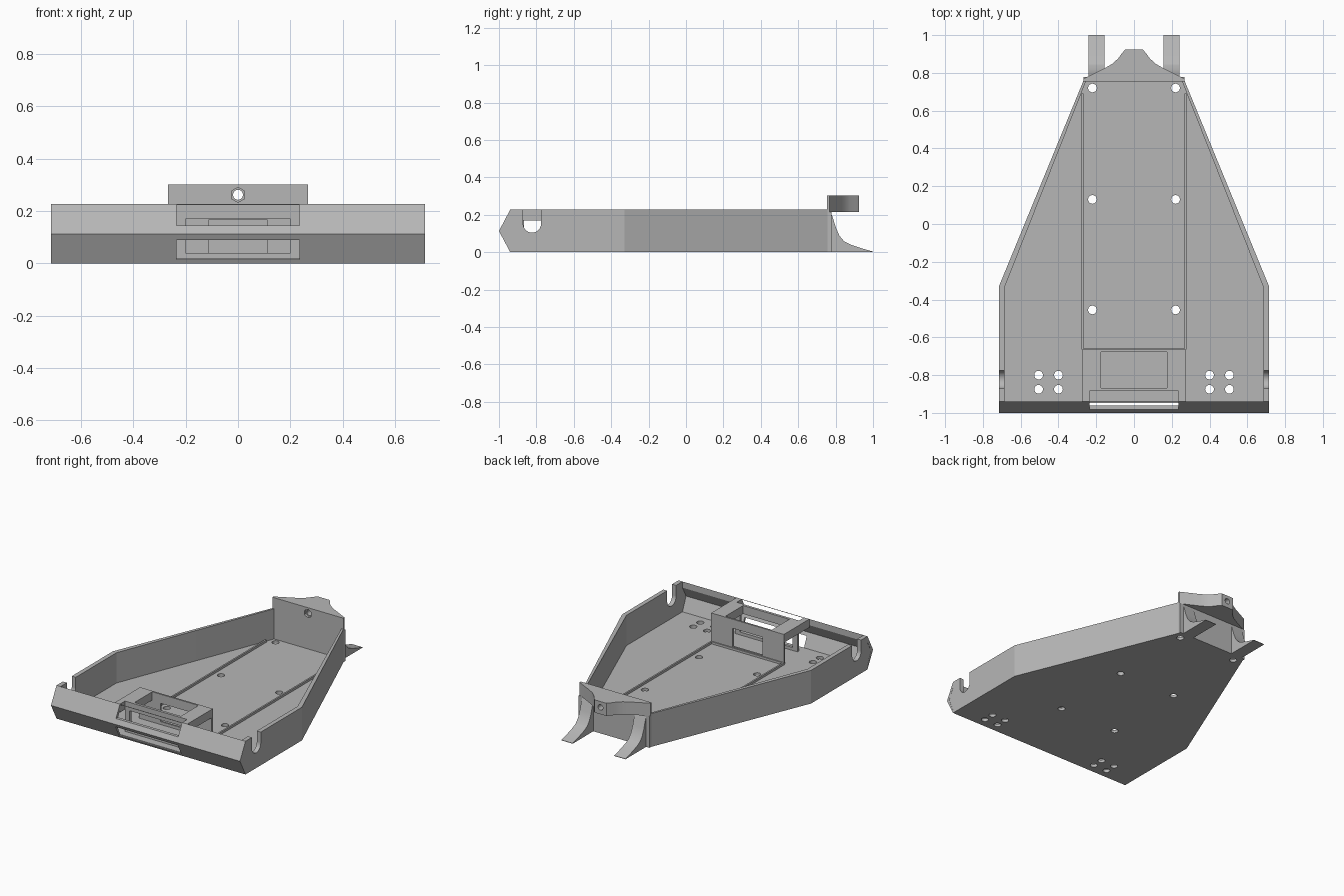
import bpy, bmesh
from mathutils import Vector

if "Cube" in bpy.data.objects:
    bpy.data.objects.remove(bpy.data.objects["Cube"])

grey = bpy.data.materials.new("plain_grey")
grey.use_nodes = True
GREY = (0.47, 0.47, 0.47, 1)
grey.diffuse_color = GREY
grey.node_tree.nodes["Principled BSDF"].inputs["Base Color"].default_value = GREY


def prism(name, pts, lo, hi, axis="z"):
    """Extrude a flat outline along z (points are x, y) or along x (points are y, z)."""
    place = (lambda p, t: (p[0], p[1], t)) if axis == "z" else (lambda p, t: (t, p[0], p[1]))
    bm = bmesh.new()
    face = bm.faces.new([bm.verts.new(place(p, lo)) for p in pts])
    ext = bmesh.ops.extrude_face_region(bm, geom=[face])
    verts = [v for v in ext["geom"] if isinstance(v, bmesh.types.BMVert)]
    shift = Vector(place((0, 0), hi - lo))
    bmesh.ops.translate(bm, verts=verts, vec=shift)
    bmesh.ops.recalc_face_normals(bm, faces=bm.faces)
    mesh = bpy.data.meshes.new(name)
    bm.to_mesh(mesh)
    bm.free()
    mesh.materials.append(grey)
    ob = bpy.data.objects.new(name, mesh)
    bpy.context.collection.objects.link(ob)
    return ob


def box(name, x0, x1, y0, y1, z0, z1):
    return prism(name, [(x0, y0), (x1, y0), (x1, y1), (x0, y1)], z0, z1)


def rod(centre, radius, length, axis, sides=24):
    bpy.ops.mesh.primitive_cylinder_add(vertices=sides, radius=radius, depth=length, location=centre)
    ob = bpy.context.object
    if axis == "x":
        ob.rotation_euler.y = 1.5708
    elif axis == "y":
        ob.rotation_euler.x = 1.5708
    ob.data.materials.append(grey)
    return ob


def cut(target, cutter):
    bpy.context.view_layer.update()
    mod = target.modifiers.new("cut", "BOOLEAN")
    mod.operation = "DIFFERENCE"
    mod.solver = "EXACT"
    mod.object = cutter
    bpy.context.view_layer.objects.active = target
    bpy.ops.object.modifier_apply(modifier=mod.name)
    bpy.data.objects.remove(cutter)


def mirrored(half):
    return half + [(-x, y) for x, y in reversed(half)]


WALL = 0.227      # wall height
FLOOR = 0.02      # floor thickness
FRONT = -0.94     # where the wedge nose begins

# Tapered tray with an open front
tray = prism("tray", mirrored([(0.715, FRONT), (0.715, -0.33), (0.265, 0.765)]), 0, WALL)
cut(tray, prism("tray_cutter", mirrored([(0.685, -1.1), (0.685, -0.335), (0.28, 0.69),
                                         (0.255, 0.755)]), FLOOR, 0.5))

# Screw holes in the floor
holes = [(0.22, y) for y in (-0.455, 0.13, 0.72)]
holes += [(x, y) for x in (0.4, 0.505) for y in (-0.875, -0.8)]
for x, y in holes:
    for side in (-1, 1):
        cut(tray, rod((side * x, y, 0), 0.023, 0.2, "z"))

# Round-bottomed notches in the side walls
for side in (-1, 1):
    cut(tray, rod((side * 0.7, -0.823, 0.152), 0.048, 0.1, "x"))
    cut(tray, box("notch_cutter", side * 0.7 - 0.05, side * 0.7 + 0.05, -0.871, -0.775, 0.152, 0.4))

# Hollow wedge nose with two slots
nose = prism("nose", [(FRONT, 0), (-1, 0.113), (FRONT, WALL), (FRONT, 0.185),
                      (-0.979, 0.113), (FRONT, FLOOR)], -0.715, 0.715, "x")
for z0, z1 in ((0.015, 0.09), (0.145, 0.223)):
    cut(nose, box("slot_cutter", -0.235, 0.235, -1.1, -0.9, z0, z1))
for side in (-1, 1):
    a, b = sorted((side * 0.685, side * 0.714))
    prism("nose_end", [(FRONT, 0.001), (-0.998, 0.113), (FRONT, 0.226)], a, b, "x")

# Front housing: top frame, front wall and rear wall, open at the sides
frame = box("housing_top", -0.275, 0.275, FRONT, -0.665, 0.17, WALL)
cut(frame, box("frame_cutter", -0.175, 0.175, -0.867, -0.677, 0, 0.5))
cut(frame, box("frame_cutter", -0.235, 0.235, -1.1, -0.885, 0, 0.5))
front_wall = box("housing_front", -0.235, 0.235, -0.885, -0.867, FLOOR, 0.17)
cut(front_wall, box("window_cutter", -0.2, 0.2, -1, -0.8, 0.04, 0.3))
rear_wall = box("housing_rear", -0.275, 0.275, -0.677, -0.665, FLOOR, 0.17)
cut(rear_wall, box("window_cutter", -0.112, 0.112, -0.8, -0.6, 0.04, 0.165))

# Guide ribs, with a low lip in front
for side in (-1, 1):
    a, b = sorted((side * 0.267, side * 0.278))
    box("guide_rib", a, b, -0.665, 0.69, FLOOR, 0.035)
box("guide_lip", -0.267, 0.267, -0.665, -0.658, FLOOR, 0.035)

# Rear plate and hitch with a through hole and a nut pocket
plate = box("rear_plate", -0.268, 0.268, 0.755, 0.777, 0, 0.215)
hitch = prism("hitch", mirrored([(0.268, 0.755), (0.268, 0.768), (0.155, 0.825), (0.115, 0.848),
                                 (0.085, 0.875), (0.063, 0.905), (0.045, 0.925)]), 0.215, 0.302)
cut(hitch, rod((0, 0.84, 0.262), 0.019, 0.4, "y"))
cut(hitch, rod((0, 0.755, 0.262), 0.029, 0.03, "y", 6))

# Curved tail fins
FIN = [(0.77, 0), (0.77, 0.222), (0.785, 0.185), (0.80, 0.135), (0.82, 0.088),
       (0.845, 0.058), (0.88, 0.04), (0.94, 0.02), (1, 0.003), (1, 0)]
for side in (-1, 1):
    a, b = sorted((side * 0.157, side * 0.242))
    prism("tail_fin", FIN, a, b, "x")

# Smooth the round surfaces only
bpy.ops.object.select_all(action="DESELECT")
for ob in bpy.context.scene.objects:
    if ob.type == "MESH" and ob.name.startswith(("tray", "hitch", "tail_fin")):
        ob.select_set(True)
        bpy.context.view_layer.objects.active = ob
bpy.ops.object.shade_smooth_by_angle(angle=0.36)
